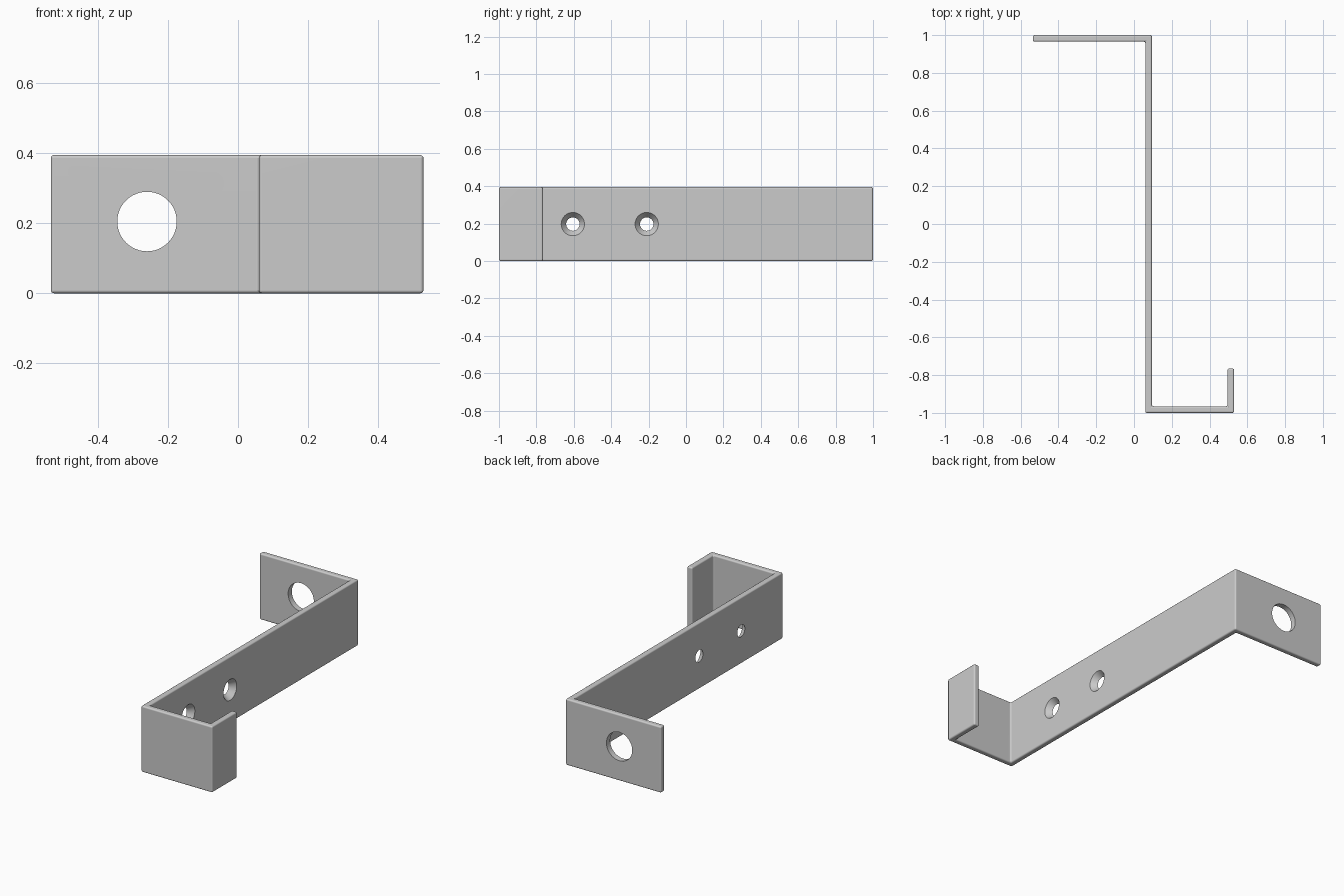
import bpy
import bmesh
import math
from mathutils import Vector

cube = bpy.data.objects.get("Cube")
if cube:
    bpy.data.objects.remove(cube, do_unlink=True)

T = 0.035        # sheet thickness
H = 0.395        # strip height
WALL = 0.06      # left-most x of the long wall
END = 0.53       # outer x of the hook and the arm

steel = bpy.data.materials.new("grey_steel")
steel.use_nodes = True
colour = (0.6, 0.6, 0.6, 1)
steel.diffuse_color = colour
steel.node_tree.nodes["Principled BSDF"].inputs["Base Color"].default_value = colour


def add_object(name, bm):
    bmesh.ops.recalc_face_normals(bm, faces=bm.faces)
    mesh = bpy.data.meshes.new(name)
    bm.to_mesh(mesh)
    bm.free()
    mesh.materials.append(steel)
    obj = bpy.data.objects.new(name, mesh)
    bpy.context.collection.objects.link(obj)
    return obj


def hole_cutter(name, centre, axis, r_start, r_end, depth):
    """Round or tapered plug, running along axis through centre."""
    bm = bmesh.new()
    bmesh.ops.create_cone(bm, cap_ends=True, segments=48,
                          radius1=r_start, radius2=r_end, depth=depth)
    obj = add_object(name, bm)
    obj.rotation_mode = 'QUATERNION'
    obj.rotation_quaternion = Vector(axis).to_track_quat('Z', 'Y')
    obj.location = centre
    obj.hide_render = True
    return obj


# Bent strip: back arm, long wall, front plate and hook lip in one profile
profile = [(-END - 0.005, 1), (-END - 0.005, 1 - T), (WALL, 1 - T), (WALL, -1),
           (END, -1), (END, -0.765), (END - T, -0.765), (END - T, T - 1),
           (WALL + T, T - 1), (WALL + T, 1)]
bm = bmesh.new()
base = bm.faces.new([bm.verts.new((x, y, 0)) for x, y in profile])
top = bmesh.ops.extrude_face_region(bm, geom=[base])
bmesh.ops.translate(bm, vec=(0, 0, H),
                    verts=[v for v in top["geom"] if isinstance(v, bmesh.types.BMVert)])
bracket = add_object("bent_bracket", bm)

bevel = bracket.modifiers.new("rounded_edges", 'BEVEL')
bevel.width = 0.009
bevel.segments = 4

# Large hole in the back arm, two countersunk screw holes in the wall
cutters = [hole_cutter("arm_hole_cutter", (-0.26, 1 - T / 2, 0.205), (0, 1, 0),
                       0.085, 0.085, 4 * T)]
for y in (-0.605, -0.21):
    mid = WALL + T / 2
    cutters.append(hole_cutter("countersink_cutter", (mid, y, H / 2), (1, 0, 0),
                               0.035, 0.063, T + 0.002))
    cutters.append(hole_cutter("screw_hole_cutter", (mid, y, H / 2), (1, 0, 0),
                               0.035, 0.035, 4 * T))
for cutter in cutters:
    cut = bracket.modifiers.new("hole", 'BOOLEAN')
    cut.operation = 'DIFFERENCE'
    cut.solver = 'EXACT'
    cut.object = cutter

# Bake the cuts, then drop the helpers
bpy.context.view_layer.update()
graph = bpy.context.evaluated_depsgraph_get()
result = bpy.data.meshes.new_from_object(bracket.evaluated_get(graph))
bracket.modifiers.clear()
bracket.data = result
for cutter in cutters:
    bpy.data.objects.remove(cutter, do_unlink=True)

# Smooth rounded edges, flat sheet faces
bpy.ops.object.select_all(action='DESELECT')
bracket.select_set(True)
bpy.context.view_layer.objects.active = bracket
bpy.ops.object.shade_smooth_by_angle(angle=math.radians(30))
weighted = bracket.modifiers.new("flat_sheet_normals", 'WEIGHTED_NORMAL')
weighted.keep_sharp = True
